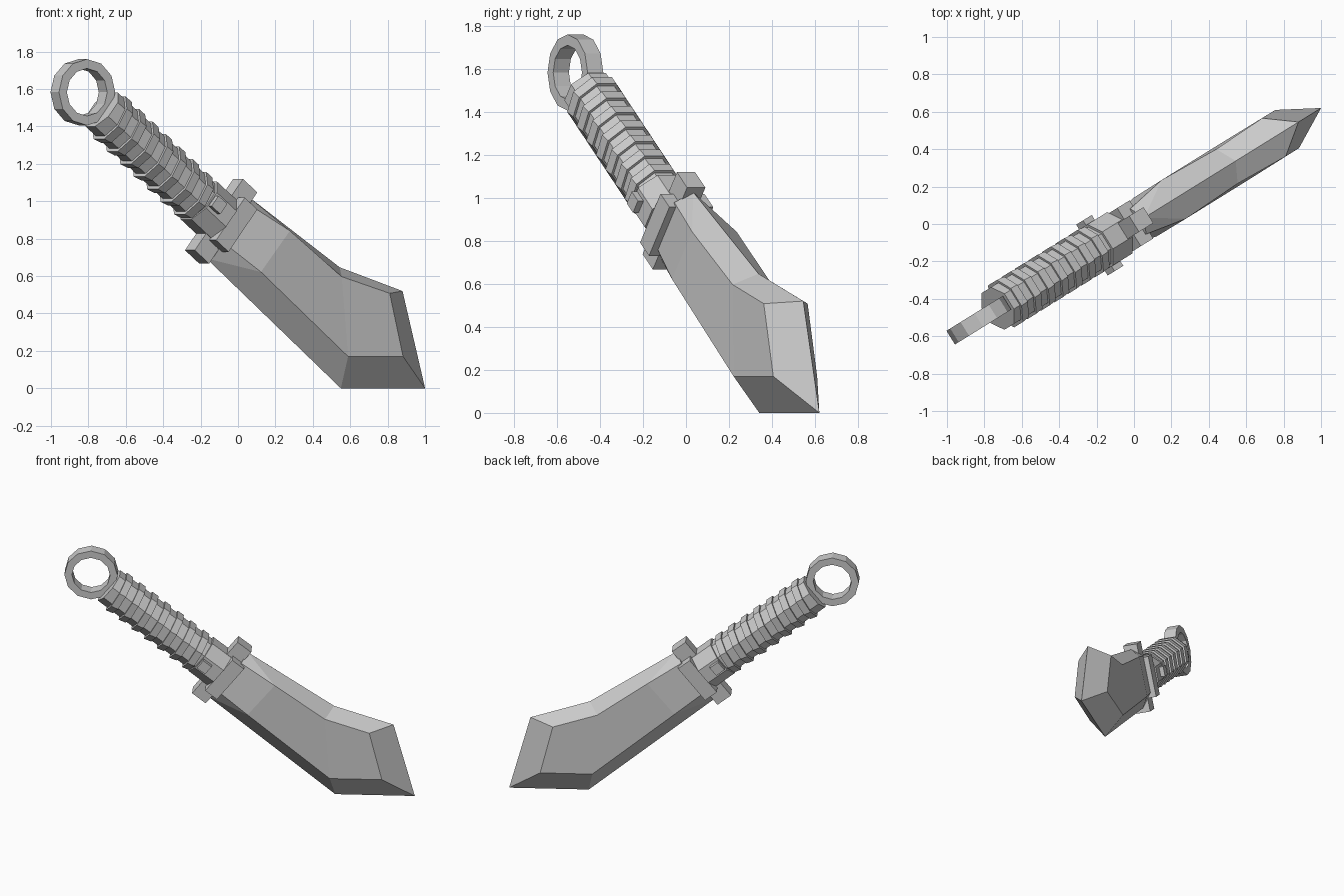
import bpy, bmesh
from math import radians, pi
from mathutils import Matrix, Vector

if "Cube" in bpy.data.objects:
    bpy.data.objects.remove(bpy.data.objects["Cube"])

# Blade plane is vertical, turned about z; the handle frame is tilted inside it
PLANE = Matrix.Rotation(radians(31.8), 4, 'Z')
HANDLE = PLANE @ Matrix.Translation((-0.106, 0, 0.893)) @ Matrix.Rotation(radians(38.5), 4, 'Y')


def add_object(name, bm, matrix):
    bmesh.ops.recalc_face_normals(bm, faces=bm.faces)
    mesh = bpy.data.meshes.new(name)
    bm.to_mesh(mesh)
    bm.free()
    obj = bpy.data.objects.new(name, mesh)
    obj.matrix_world = matrix
    bpy.context.collection.objects.link(obj)
    return obj


def box(name, center, size):
    bm = bmesh.new()
    bmesh.ops.create_cube(bm, size=1, matrix=Matrix.Translation(center) @ Matrix.Diagonal((*size, 1)))
    return add_object(name, bm, HANDLE)


def octagon(name, s, length, r0, r1, tilt=0):
    """Eight-sided sleeve along the handle axis, flats facing the sides."""
    bm = bmesh.new()
    m = (Matrix.Translation((s, 0, 0)) @ Matrix.Rotation(radians(tilt), 4, 'Y')
         @ Matrix.Rotation(pi / 2, 4, 'Y') @ Matrix.Rotation(pi / 8, 4, 'Z'))
    bmesh.ops.create_cone(bm, cap_ends=True, segments=8, radius1=r0, radius2=r1,
                          depth=length, matrix=m)
    return add_object(name, bm, HANDLE)


# Blade: one faceted half (along, side, up), mirrored to the other side
def from_handle(s, w, t):
    v = PLANE.inverted() @ HANDLE @ Vector((s, w, t))
    return tuple(v)


P = {
    'spine0': from_handle(0.05, 0, 0.21), 'spine1': (0.64, 0, 0.647),
    'spine2': (1.035, 0, 0.52), 'tip': (1.177, 0, 0), 'heel': (0.647, 0, 0),
    'edge0': from_handle(0.05, 0, -0.213),
    'a0': from_handle(0.05, -0.08, 0.15), 'f0': from_handle(0.05, -0.08, -0.11),
    'a': (0.251, -0.122, 0.842), 'b': (0.585, -0.108, 0.597),
    'c': (0.88, -0.12, 0.508), 'd': (0.964, -0.12, 0.17),
    'e': (0.617, -0.122, 0.17), 'f': (0.07, -0.12, 0.622),
}
FACES = ['spine0 a0 a', 'spine0 a b spine1', 'spine1 b c spine2', 'spine2 c d tip',
         'tip d e heel', 'heel e f edge0', 'edge0 f f0', 'a0 f0 f a',
         'a f e b', 'b e d c', 'spine0 edge0 f0 a0']
bm = bmesh.new()
verts = {k: bm.verts.new(co) for k, co in P.items()}
for f in FACES:
    bm.faces.new([verts[k] for k in f.split()])
blade = add_object("blade", bm, PLANE)
if sum(p.normal.y * p.area for p in blade.data.polygons) > 0:
    blade.data.flip_normals()
mirror = blade.modifiers.new("Mirror", 'MIRROR')
mirror.use_axis = (False, True, False)

# Guard: cross bar with a wider centre plate
box("guard_bar", (0, 0, 0), (0.115, 0.10, 0.487))
box("guard_plate", (0.03, 0, 0), (0.10, 0.24, 0.29))

# Handle core, collar and wrapped bands
octagon("handle_core", -0.49, 0.94, 0.125, 0.125)
octagon("collar", -0.10, 0.16, 0.14, 0.14)
for i in range(7):
    octagon(f"wrap_band_{i + 1}", -0.87 + i * 0.108, 0.05, 0.143, 0.137, tilt=-8)

# Studs on both sides of the collar
for side in (-1, 1):
    box(f"stud_{'front' if side < 0 else 'back'}", (-0.14, side * 0.135, 0), (0.07, 0.05, 0.07))

# Pommel ring: rectangular section spun in twelve steps
bm = bmesh.new()
section = [bm.verts.new(co) for co in
           ((0.127, -0.043, 0), (0.177, -0.043, 0), (0.177, 0.043, 0), (0.127, 0.043, 0))]
edges = [bm.edges.new((section[i], section[(i + 1) % 4])) for i in range(4)]
bmesh.ops.spin(bm, geom=section + edges, cent=(0, 0, 0), axis=(0, 1, 0),
               angle=2 * pi, steps=12, use_merge=True)
bmesh.ops.remove_doubles(bm, verts=bm.verts, dist=1e-4)
add_object("pommel_ring", bm, PLANE @ Matrix.Translation((-0.976, 0, 1.583)))
